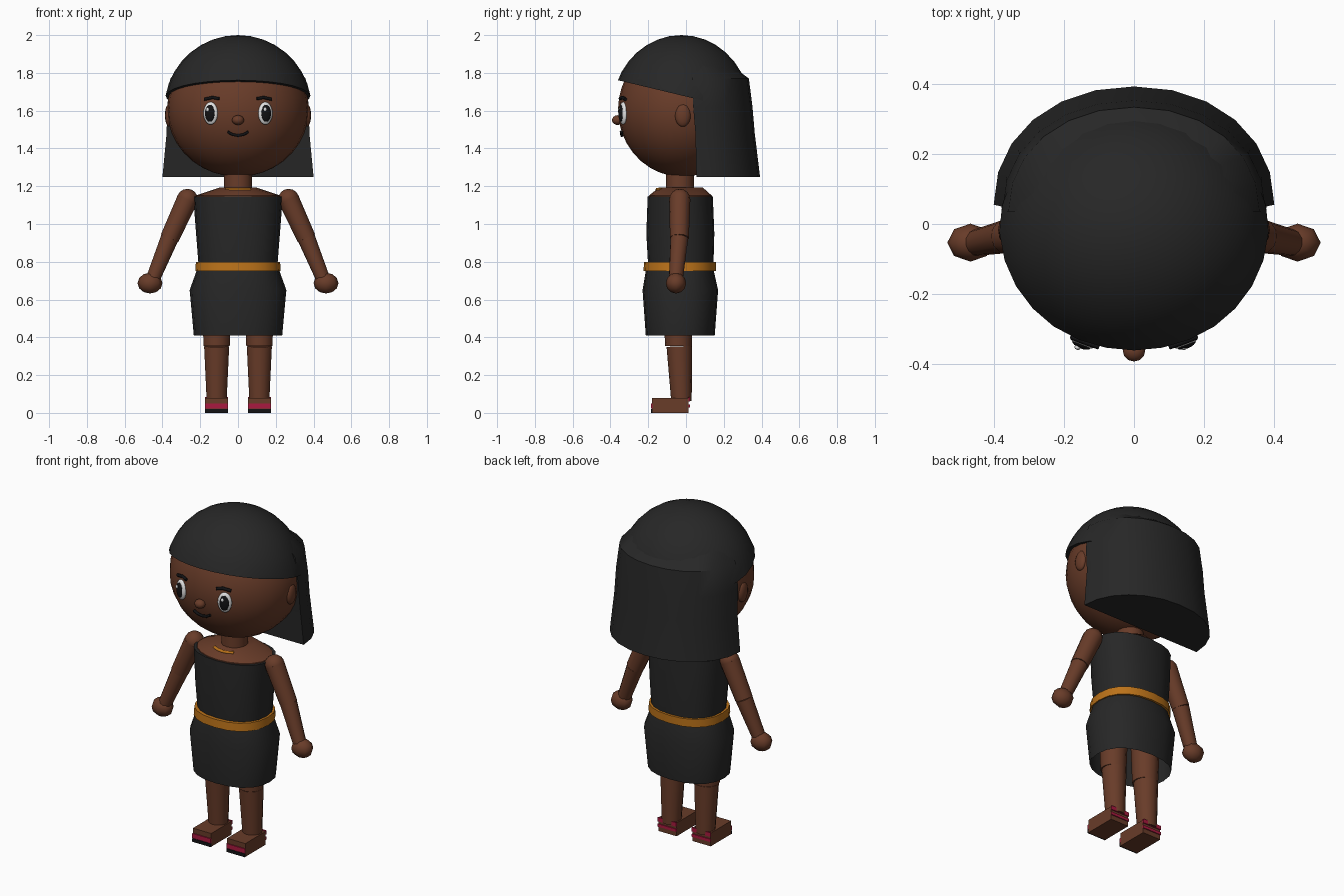
import bpy
import bmesh
from math import sin, cos, pi, sqrt, radians, copysign
from mathutils import Matrix, Vector

cube = bpy.data.objects.get("Cube")
if cube:
    bpy.data.objects.remove(cube, do_unlink=True)


def material(name, rgb):
    m = bpy.data.materials.new(name)
    m.use_nodes = True
    m.diffuse_color = (*rgb, 1)
    bsdf = m.node_tree.nodes["Principled BSDF"]
    bsdf.inputs["Base Color"].default_value = (*rgb, 1)
    bsdf.inputs["Roughness"].default_value = 0.8
    return m


SKIN = material("brown skin", (0.14, 0.045, 0.022))
HAIR = material("charcoal", (0.02, 0.02, 0.02))
GOLD = material("gold", (0.50, 0.17, 0.01))
RED = material("crimson", (0.40, 0.01, 0.05))
WHITE = material("eye white", (0.75, 0.75, 0.75))
BLACK = material("black", (0.006, 0.006, 0.007))


def finish(name, bm, mat, angle=40):
    bmesh.ops.recalc_face_normals(bm, faces=bm.faces)
    me = bpy.data.meshes.new(name)
    bm.to_mesh(me)
    bm.free()
    me.materials.append(mat)
    ob = bpy.data.objects.new(name, me)
    bpy.context.collection.objects.link(ob)
    bpy.ops.object.select_all(action="DESELECT")
    ob.select_set(True)
    bpy.context.view_layer.objects.active = ob
    bpy.ops.object.shade_smooth_by_angle(angle=radians(angle))
    return ob


def sphere_mesh(center, radii, segs, rings, yaw=0):
    bm = bmesh.new()
    bmesh.ops.create_uvsphere(bm, u_segments=segs, v_segments=rings, radius=1)
    bm.transform(Matrix.Translation(center) @ Matrix.Rotation(yaw, 4, "Z")
                 @ Matrix.Diagonal((*radii, 1)))
    return bm


def ellipsoid(name, center, radii, mat, segs=16, rings=10, yaw=0):
    return finish(name, sphere_mesh(center, radii, segs, rings, yaw), mat, 60)


def box(name, lo, hi, mat):
    bm = bmesh.new()
    bmesh.ops.create_cube(bm, size=1)
    lo, hi = Vector(lo), Vector(hi)
    bm.transform(Matrix.Translation((lo + hi) / 2) @ Matrix.Diagonal((*(hi - lo), 1)))
    return finish(name, bm, mat)


def limb(name, a, b, ra, rb, mat, segs=12):
    a, b = Vector(a), Vector(b)
    bm = bmesh.new()
    bmesh.ops.create_cone(bm, cap_ends=True, segments=segs, radius1=ra, radius2=rb,
                          depth=(b - a).length)
    turn = (b - a).to_track_quat("Z", "Y").to_matrix().to_4x4()
    bm.transform(Matrix.Translation((a + b) / 2) @ turn)
    return finish(name, bm, mat)


def loft(name, rings, mat, segs=20, power=2.0, arc=2 * pi, caps=(True, True), angle=40):
    """Stack of oval rings (z, x radius, front y, back y); half arcs get flat fronts."""
    bm = bmesh.new()
    full = arc > pi + 0.1
    loops = []
    for z, rx, y0, y1 in rings:
        cy, ry = ((y0 + y1) / 2, (y1 - y0) / 2) if full else (y0, y1 - y0)
        loop = []
        for i in range(segs if full else segs + 1):
            t = arc * i / segs
            c, s = [copysign(abs(v) ** (2 / power), v) for v in (cos(t), sin(t))]
            loop.append(bm.verts.new((rx * c, cy + ry * s, z)))
        loops.append(loop)
    for p, q in zip(loops, loops[1:]):
        for i in range(len(p)):
            j = (i + 1) % len(p)
            bm.faces.new((p[i], p[j], q[j], q[i]))
    for use, loop in zip(caps, (loops[0], loops[-1])):
        if use:
            bm.faces.new(loop)
    return finish(name, bm, mat, angle)


def stroke(name, points, radius, mat):
    cu = bpy.data.curves.new(name, "CURVE")
    cu.dimensions = "3D"
    cu.bevel_depth = radius
    cu.bevel_resolution = 1
    cu.use_fill_caps = True
    sp = cu.splines.new("POLY")
    sp.points.add(len(points) - 1)
    for p, co in zip(sp.points, points):
        p.co = (*co, 1)
    cu.materials.append(mat)
    ob = bpy.data.objects.new(name, cu)
    bpy.context.collection.objects.link(ob)
    return ob


# Head and face
HEAD, HR = Vector((0, -0.02, 1.605)), Vector((0.375, 0.34, 0.355))


def face_y(x, z, out=0.0):
    k = 1 - (x / HR.x) ** 2 - ((z - HEAD.z) / HR.z) ** 2
    return HEAD.y - HR.y * sqrt(k) - out


ellipsoid("head", HEAD, HR, SKIN, 28, 18)
ellipsoid("nose", (0, -0.362, 1.55), (0.032, 0.03, 0.026), SKIN, 12, 8)
stroke("mouth", [(x, face_y(x, z, 0.006), z) for x, z in
                 ((x / 100, 1.468 + 0.02 * (x / 5.5) ** 2) for x in (-5.5, -3, 0, 3, 5.5))],
       0.008, BLACK)

for side, label in ((1, "left"), (-1, "right")):
    ellipsoid(label + "_ear", (side * 0.365, -0.017, 1.575), (0.022, 0.042, 0.06), SKIN, 12, 10)
    x, z, yaw = side * 0.145, 1.586, side * radians(21)
    out = Vector((sin(yaw), -cos(yaw), 0))
    base = Vector((x, face_y(x, z), z))
    ellipsoid(label + "_eye_white", base, (0.04, 0.018, 0.06), WHITE, 18, 12, yaw)
    ellipsoid(label + "_pupil", base + out * 0.011, (0.028, 0.012, 0.045), BLACK, 16, 10, yaw)
    ellipsoid(label + "_eye_glint", base + out * 0.021 + Vector((-0.009, 0, 0.02)),
              (0.009, 0.006, 0.011), WHITE, 10, 8, yaw)
    stroke(label + "_eyebrow",
           [(side * px, face_y(px, pz, 0.006), pz)
            for px, pz in ((0.10, 1.663), (0.135, 1.67), (0.178, 1.66))], 0.009, BLACK)

# Hair: a sliced dome plus a solid flared back
bm = sphere_mesh((0, -0.025, 1.61), (0.39, 0.365, 0.39), 28, 18)
bmesh.ops.bisect_plane(bm, geom=bm.verts[:] + bm.edges[:] + bm.faces[:],
                       plane_co=(0, -0.355, 1.76), plane_no=(0, 0.24, 1), clear_inner=True)
bmesh.ops.holes_fill(bm, edges=[e for e in bm.edges if e.is_boundary])
finish("hair_cap", bm, HAIR)
loft("hair_back", [(1.25, 0.40, 0.055, 0.392), (1.48, 0.378, 0.05, 0.364),
                   (1.62, 0.375, 0.038, 0.352), (1.77, 0.358, 0.035, 0.333),
                   (1.87, 0.27, 0.035, 0.20)], HAIR, 12, 2.1, pi)

# Neck, shoulders and necklace
limb("neck", (0, -0.032, 1.14), (0, -0.032, 1.30), 0.074, 0.074, SKIN, 16)
loft("shoulders", [(1.13, 0.23, -0.20, 0.14), (1.15, 0.225, -0.197, 0.137),
                   (1.192, 0.10, -0.145, 0.09)], SKIN)
stroke("necklace", [(0.115 * sin(a), -0.028 - 0.125 * cos(a), 1.183)
                    for a in (radians(d) for d in (-34, -17, 0, 17, 34))], 0.009, GOLD)

# Dress and belt
loft("dress_top", [(0.77, 0.208, -0.20, 0.145), (0.95, 0.222, -0.21, 0.15),
                   (1.145, 0.237, -0.203, 0.142)], HAIR, 20, 2.3)
loft("belt", [(0.752, 0.226, -0.225, 0.16), (0.80, 0.223, -0.222, 0.16)], GOLD, 20, 2.3)
loft("skirt", [(0.41, 0.234, -0.213, 0.152), (0.65, 0.256, -0.23, 0.17),
               (0.77, 0.213, -0.21, 0.143)], HAIR, 20, 2.3, caps=(False, True))

# Arms, legs and sandals
for side, label in ((1, "left"), (-1, "right")):
    shoulder = Vector((side * 0.268, -0.033, 1.13))
    elbow = Vector((side * 0.362, -0.035, 0.925))
    wrist = Vector((side * 0.448, -0.053, 0.715))
    ellipsoid(label + "_shoulder", shoulder, (0.056, 0.056, 0.056), SKIN, 12, 8)
    limb(label + "_upper_arm", shoulder, elbow, 0.056, 0.05, SKIN)
    limb(label + "_forearm", elbow, wrist, 0.048, 0.038, SKIN)
    ellipsoid(label + "_hand", (side * 0.466, -0.053, 0.687), (0.066, 0.054, 0.055), SKIN, 8, 6)

    lx = side * 0.113
    limb(label + "_thigh", (lx, -0.04, 0.355), (lx, -0.04, 0.60), 0.071, 0.08, SKIN, 14)
    limb(label + "_shin", (lx, -0.024, 0.06), (lx, -0.035, 0.352), 0.054, 0.068, SKIN, 14)

    x0, x1 = sorted((side * 0.053, side * 0.175))
    box(label + "_foot", (x0, -0.18, 0), (x1, 0.014, 0.08), SKIN)
    for part, mat, y, z0, z1 in (("toe_sole", BLACK, -0.186, 0, 0.02),
                                 ("toe_strap", RED, -0.186, 0.022, 0.05),
                                 ("heel_strap_low", RED, 0.012, 0.028, 0.045),
                                 ("heel_strap_high", RED, 0.012, 0.06, 0.084)):
        box(label + "_" + part, (x0 - 0.001, y, z0), (x1 + 0.001, y + 0.008, z1), mat)
